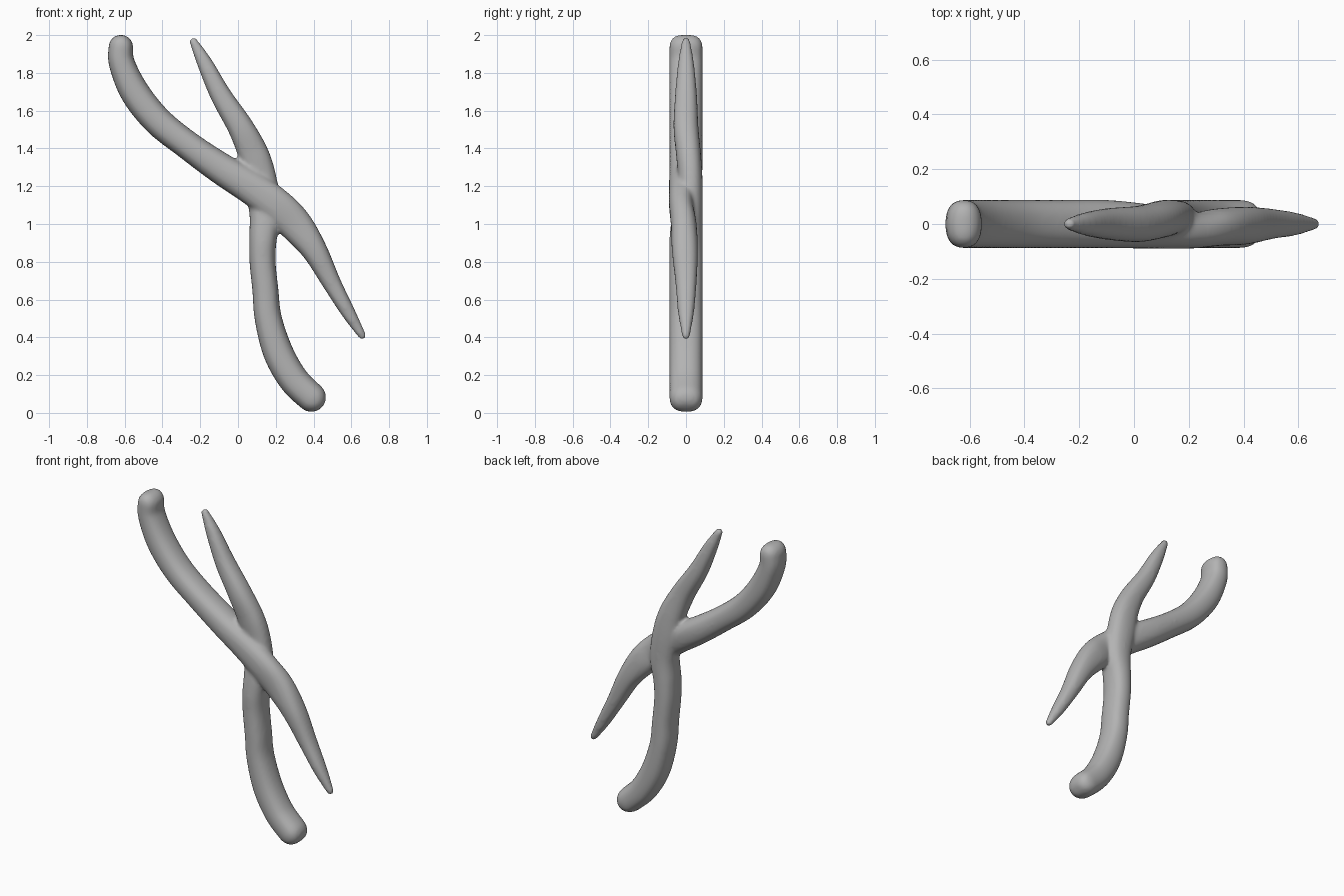
import bpy, bmesh, math
from mathutils import Vector

if "Cube" in bpy.data.objects:
    bpy.data.objects.remove(bpy.data.objects["Cube"])

SIDES = 24

grey = bpy.data.materials.new("grey clay")
grey.diffuse_color = (0.45, 0.45, 0.45, 1)
grey.use_nodes = True
grey.node_tree.nodes["Principled BSDF"].inputs["Base Color"].default_value = grey.diffuse_color


def spline(pts, steps=6):
    """Catmull-Rom through tuples of any size."""
    out = []
    for i in range(len(pts) - 1):
        p = [Vector(pts[min(max(j, 0), len(pts) - 1)]) for j in range(i - 1, i + 3)]
        for s in range(steps):
            t = s / steps
            out.append(0.5 * (2 * p[1] + (p[2] - p[0]) * t
                              + (2 * p[0] - 5 * p[1] + 4 * p[2] - p[3]) * t * t
                              + (3 * p[1] - p[0] - 3 * p[2] + p[3]) * t ** 3))
    return out + [Vector(pts[-1])]


def sgnpow(v, e):
    return math.copysign(abs(v) ** e, v)


def tube(bm, pts):
    """Boxy-round tube; pts are (x, z, half width, half depth, y offset)."""
    path = spline([Vector(p) for p in pts])
    rings = []
    n = len(path)
    for i, p in enumerate(path):
        a, b = path[max(i - 1, 0)], path[min(i + 1, n - 1)]
        tan = Vector((b[0] - a[0], 0, b[1] - a[1])).normalized()
        c = Vector((p[0], p[4], p[1]))
        # Domed ends
        caps = [(0, 1)]
        if i in (0, n - 1):
            sign = -1 if i == 0 else 1
            caps = [(sign * math.sin(k * math.pi / 14), math.cos(k * math.pi / 14)) for k in range(7)]
            if i == 0:
                caps.reverse()
        for shift, size in caps:
            rings.append((c + tan * shift * p[2], tan, p[2] * size, p[3] * size ** 0.6))
    verts = []
    for c, tan, w, d in rings:
        side = Vector((tan.z, 0, -tan.x))
        ring = []
        for k in range(SIDES):
            a = 2 * math.pi * k / SIDES
            off = side * w * sgnpow(math.cos(a), 0.85) + Vector((0, d * sgnpow(math.sin(a), 0.85), 0))
            ring.append(bm.verts.new(c + off))
        verts.append(ring)
    for r, q in zip(verts, verts[1:]):
        for k in range(SIDES):
            j = (k + 1) % SIDES
            bm.faces.new((r[k], r[j], q[j], q[k]))
    bm.faces.new(verts[0][::-1])
    bm.faces.new(verts[-1])


bm = bmesh.new()
# Upper handle running into the lower jaw
tube(bm, [(-0.62, 1.937, .065, .088, 0), (-0.615, 1.85, .069, .088, 0), (-0.545, 1.695, .078, .088, 0),
          (-0.425, 1.545, .078, .088, 0), (-0.27, 1.42, .076, .088, 0), (-0.10, 1.30, .083, .088, 0),
          (0.06, 1.20, .09, .08, -.01), (0.20, 1.10, .092, .065, -.025), (0.305, 0.995, .09, .068, -.012),
          (0.405, 0.86, .068, .069, -.006), (0.495, 0.69, .050, .056, 0), (0.585, 0.53, .037, .042, 0),
          (0.657, 0.41, .021, .021, 0)])
# Upper jaw running into the lower handle
tube(bm, [(-0.235, 1.965, .022, .022, 0), (-0.175, 1.85, .041, .042, 0), (-0.09, 1.68, .056, .058, 0),
          (0.015, 1.51, .069, .066, 0), (0.085, 1.36, .082, .066, .014), (0.12, 1.22, .088, .066, .022),
          (0.145, 1.06, .085, .08, .008), (0.132, 0.92, .073, .088, 0), (0.13, 0.80, .069, .088, 0),
          (0.145, 0.65, .069, .088, 0), (0.16, 0.50, .072, .088, 0), (0.213, 0.32, .08, .088, 0),
          (0.295, 0.175, .08, .088, 0), (0.388, 0.083, .078, .088, 0)])
bmesh.ops.recalc_face_normals(bm, faces=bm.faces)
mesh = bpy.data.meshes.new("pliers")
bm.to_mesh(mesh)
bm.free()
pliers = bpy.data.objects.new("pliers", mesh)
bpy.context.collection.objects.link(pliers)
mesh.materials.append(grey)

# Melt both tubes into one soft body
melt = pliers.modifiers.new("melt", 'REMESH')
melt.mode = 'VOXEL'
melt.voxel_size = 0.011
melt.use_smooth_shade = True
soften = pliers.modifiers.new("soften", 'SMOOTH')
soften.factor = 0.5
soften.iterations = 6
mesh.shade_smooth()
